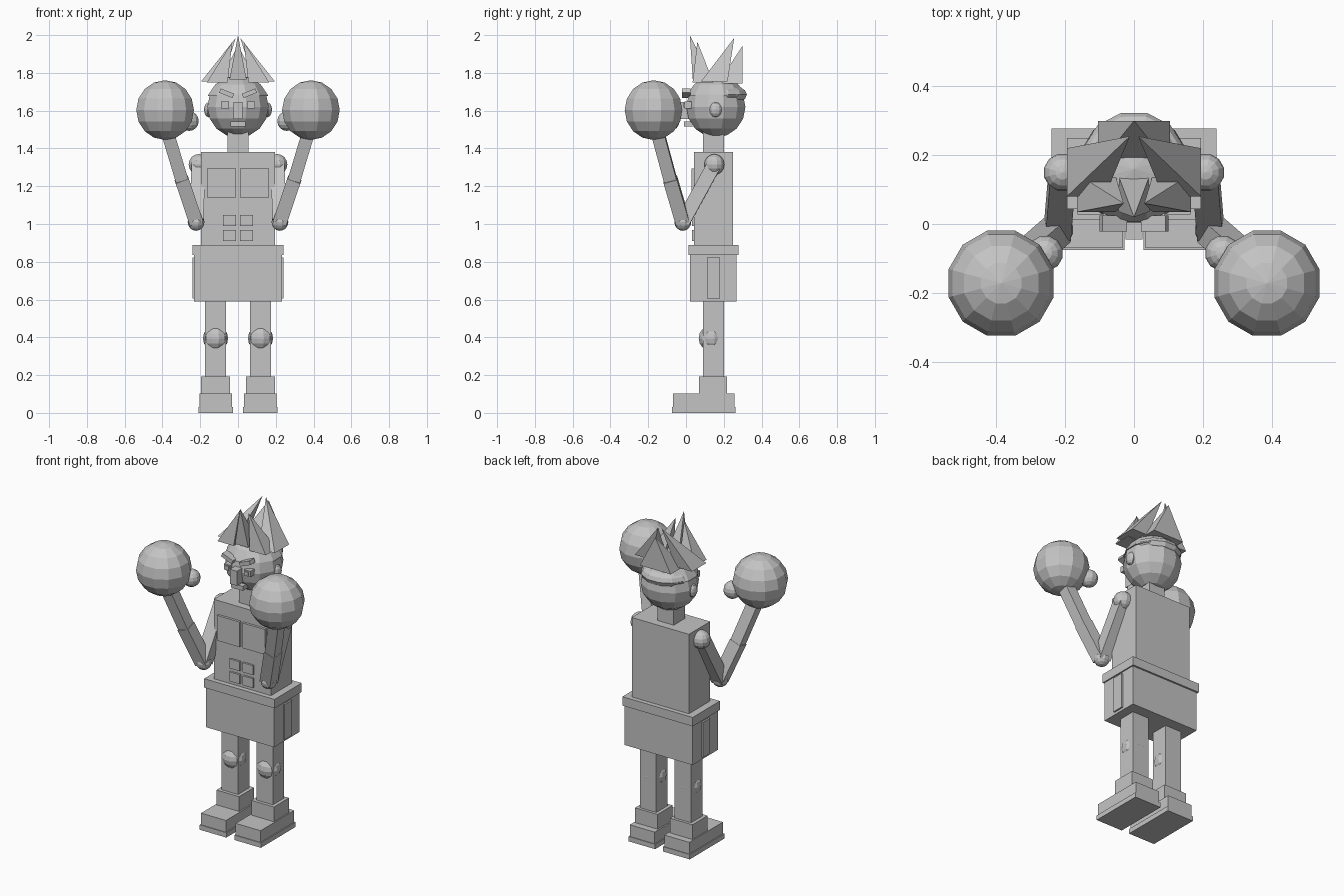
import bpy, bmesh, math
from mathutils import Vector, Matrix

if "Cube" in bpy.data.objects:
    bpy.data.objects.remove(bpy.data.objects["Cube"])

grey = bpy.data.materials.new("plain grey")
grey.diffuse_color = (0.55, 0.55, 0.55, 1)
grey.use_nodes = True
grey.node_tree.nodes["Principled BSDF"].inputs["Base Color"].default_value = grey.diffuse_color


def finish(name, bm):
    bmesh.ops.recalc_face_normals(bm, faces=bm.faces)
    me = bpy.data.meshes.new(name)
    bm.to_mesh(me)
    bm.free()
    me.materials.append(grey)
    ob = bpy.data.objects.new(name, me)
    bpy.context.collection.objects.link(ob)
    return ob


def box(name, x, y, z, tilt=0):
    """Box from (min, max) ranges, optionally tilted about the y axis."""
    c = Vector([(r[0] + r[1]) / 2 for r in (x, y, z)])
    size = [abs(r[1] - r[0]) for r in (x, y, z)]
    bm = bmesh.new()
    m = Matrix.Translation(c) @ Matrix.Rotation(tilt, 4, 'Y') @ Matrix.Diagonal((*size, 1))
    bmesh.ops.create_cube(bm, size=1, matrix=m)
    return finish(name, bm)


def ball(name, c, r, segs=12, rings=8, cut=None):
    """Low-poly ball or ellipsoid, optionally cut off below a height."""
    r = r if isinstance(r, tuple) else (r, r, r)
    bm = bmesh.new()
    m = (Matrix.Translation(c) @ Matrix.Diagonal((*r, 1))
         @ Matrix.Rotation(math.pi / segs, 4, 'Z'))
    bmesh.ops.create_uvsphere(bm, u_segments=segs, v_segments=rings, radius=1, matrix=m)
    if cut is not None:
        res = bmesh.ops.bisect_plane(bm, geom=bm.verts[:] + bm.edges[:] + bm.faces[:],
                                     plane_co=(0, 0, cut), plane_no=(0, 0, -1),
                                     clear_outer=True)
        bmesh.ops.holes_fill(bm, edges=[e for e in bm.edges if e.is_boundary])
    return finish(name, bm)


def limb(name, a, b, w):
    """Square bar between two points."""
    a, b = Vector(a), Vector(b)
    d = b - a
    up = d.normalized()
    side = Vector((0, 1, 0)).cross(up).normalized()
    rot = Matrix((side, up.cross(side), up)).transposed().to_4x4()
    bm = bmesh.new()
    m = Matrix.Translation((a + b) / 2) @ rot @ Matrix.Diagonal((w, w, d.length, 1))
    bmesh.ops.create_cube(bm, size=1, matrix=m)
    return finish(name, bm)


def spike(name, c, hx, hy, apex):
    """Four-sided hair spike on a rectangular base."""
    bm = bmesh.new()
    base = [bm.verts.new((c[0] + i * hx, c[1] + j * hy, c[2]))
            for i, j in ((-1, -1), (1, -1), (1, 1), (-1, 1))]
    tip = bm.verts.new(apex)
    bm.faces.new(base)
    for i in range(4):
        bm.faces.new((base[i], base[(i + 1) % 4], tip))
    return finish(name, bm)


# trunk
box("shorts", (-.232, .232), (.02, .267), (.59, .84))
box("waistband", (-.24, .24), (.013, .278), (.835, .89))
box("torso", (-.195, .195), (.043, .25), (.88, 1.38))
box("neck", (-.056, .056), (.09, .2), (1.37, 1.5))

# head and face
ball("head", (0, .158, 1.62), (.168, .162, .162))
box("nose", (-.024, .024), (-.045, .04), (1.555, 1.645))
box("mouth", (-.04, .04), (-.01, .06), (1.515, 1.542))

# hair
ball("hair_cap", (0, .16, 1.62), (.176, .172, .168), cut=1.677)
ball("hair_back", (0, .19, 1.685), (.15, .137, .06))
spike("front_spike", (0, .088, 1.765), .045, .052, (0, .02, 2))
spike("back_spike", (0, .235, 1.745), .105, .065, (0, .30, 1.945))

for s, side in ((-1, "right"), (1, "left")):
    def n(part):
        return side + "_" + part

    def xr(a, b):
        return (s * a, s * b)

    # hair spikes leaning inwards
    spike(n("front_side_spike"), (s * .11, .09, 1.75), .055, .055, (s * .03, .06, 1.965))
    spike(n("back_side_spike"), (s * .14, .15, 1.755), .055, .07, (s * .012, .255, 1.985))

    # face details
    ball(n("ear"), (s * .155, .157, 1.605), (.025, .034, .04), 10, 6)
    box(n("eye"), xr(.048, .09), (-.008, .03), (1.612, 1.648))
    box(n("pupil"), xr(.056, .078), (-.014, -.006), (1.618, 1.641))
    box(n("brow"), xr(.022, .099), (-.022, .025), (1.68, 1.704), -s * .38)

    # chest and belly plates, shorts stripe
    box(n("chest_plate"), xr(.01, .164), (.028, .06), (1.14, 1.295))
    for z in (.91, .99):
        box(n("belly_plate"), xr(.01, .08), (.031, .06), (z, z + .058))
    box(n("shorts_stripe"), xr(.22, .242), (.11, .18), (.605, .822))

    # leg and boot
    box(n("leg"), xr(.063, .175), (.09, .2), (.15, .6))
    ball(n("knee"), (s * .119, .134, .395), .069)
    box(n("boot_shaft"), xr(.042, .196), (.07, .217), (.09, .193))
    box(n("boot_foot"), xr(.033, .203), (-.07, .258), (.02, .102))
    box(n("boot_sole"), xr(.027, .209), (-.075, .262), (0, .03))

    # arm
    shoulder = (s * .208, .15, 1.315)
    elbow = (s * .222, -.017, 1.01)
    mid = (s * .298, -.083, 1.235)
    hand = (s * .375, -.152, 1.49)
    ball(n("shoulder"), shoulder, .055)
    limb(n("upper_arm"), shoulder, elbow, .075)
    ball(n("elbow"), elbow, .046)
    limb(n("forearm"), elbow, mid, .074)
    limb(n("wrist_wrap"), mid, hand, .068)
    ball(n("glove"), (s * .386, -.172, 1.603), .158)
    ball(n("glove_thumb"), (s * .258, -.085, 1.545), .052)
